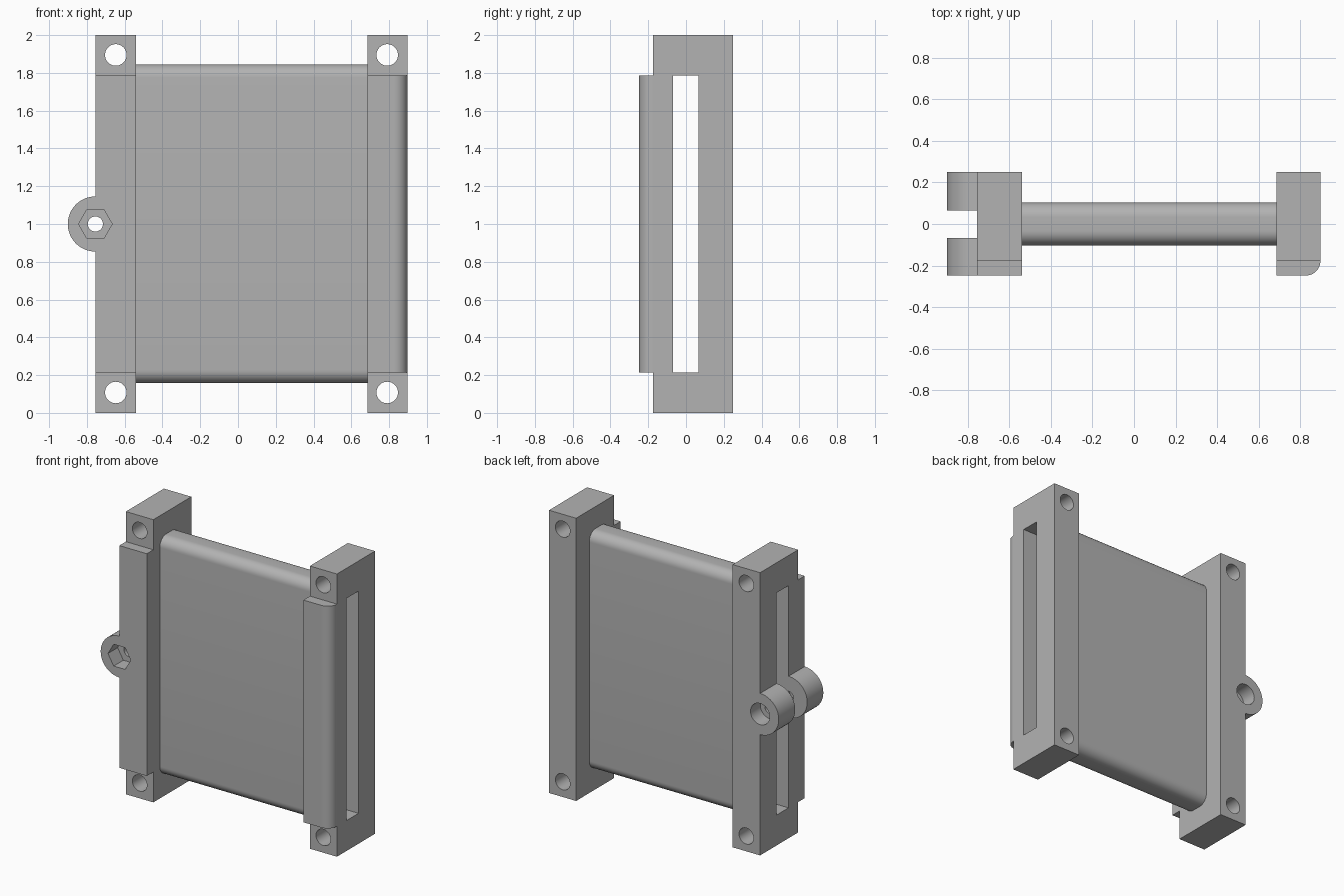
import bpy, bmesh, math
from mathutils import Matrix

if "Cube" in bpy.data.objects:
    bpy.data.objects.remove(bpy.data.objects["Cube"], do_unlink=True)

grey = bpy.data.materials.new("plain_grey")
grey.use_nodes = True
grey.diffuse_color = (0.45, 0.45, 0.45, 1)
grey.node_tree.nodes["Principled BSDF"].inputs["Base Color"].default_value = (0.45, 0.45, 0.45, 1)


def finish(name, bm):
    mesh = bpy.data.meshes.new(name)
    bmesh.ops.recalc_face_normals(bm, faces=bm.faces)
    bm.to_mesh(mesh)
    bm.free()
    mesh.materials.append(grey)
    obj = bpy.data.objects.new(name, mesh)
    bpy.context.collection.objects.link(obj)
    return obj


def box(name, x, y, z, radius=0, pick=None):
    """Box from axis ranges, rounding the edges chosen by pick."""
    bm = bmesh.new()
    bmesh.ops.create_cube(bm, size=1)
    for v in bm.verts:
        v.co = [r[0] if c < 0 else r[1] for c, r in zip(v.co, (x, y, z))]
    if radius:
        edges = [e for e in bm.edges if pick(e.verts[0].co, e.verts[1].co)]
        bmesh.ops.bevel(bm, geom=edges, offset=radius, segments=10,
                        profile=0.5, affect='EDGES')
    return finish(name, bm)


def rod(name, x, z, y, radius, sides=48):
    """Prism running along y."""
    bm = bmesh.new()
    bmesh.ops.create_cone(bm, cap_ends=True, segments=sides, radius1=radius,
                          radius2=radius, depth=y[1] - y[0])
    if sides == 6:
        # Put two corners of the hexagon on the x axis
        tip = max(bm.verts, key=lambda v: v.co.x).co
        bmesh.ops.rotate(bm, verts=bm.verts,
                         matrix=Matrix.Rotation(-math.atan2(tip.y, tip.x), 3, 'Z'))
    bmesh.ops.rotate(bm, verts=bm.verts, matrix=Matrix.Rotation(math.pi / 2, 3, 'X'))
    bmesh.ops.translate(bm, verts=bm.verts, vec=(x, sum(y) / 2, z))
    return finish(name, bm)


def combine(obj, tools, operation):
    """Apply each tool to the object, then discard it."""
    for tool in tools:
        mod = obj.modifiers.new("combine", 'BOOLEAN')
        mod.operation, mod.object, mod.solver = operation, tool, 'EXACT'
        bpy.context.view_layer.update()
        graph = bpy.context.evaluated_depsgraph_get()
        mesh = bpy.data.meshes.new_from_object(obj.evaluated_get(graph))
        obj.modifiers.clear()
        obj.data = mesh
        bpy.data.objects.remove(tool, do_unlink=True)


BACK, FRONT, STEP = 0.25, -0.248, -0.175
LOW, HIGH = 0.215, 1.787
THROUGH = (-0.4, 0.4)


def slot():
    return box("slot_cutter", (-1.2, 1.2), (-0.068, 0.066), (LOW, HIGH))


# Hollow centre duct with rounded long edges
duct = box("duct", (-0.54, 0.685), (-0.103, 0.103), (0.157, 1.845), 0.07,
           lambda a, b: abs(a.x - b.x) > 0.5)
combine(duct, [slot()], 'DIFFERENCE')

# End blocks with a raised front lip
left_block = box("left_block", (0.685, 0.897), (STEP, BACK), (0, 2))
left_lip = box("left_lip", (0.685, 0.897), (FRONT, -0.12), (LOW, HIGH), 0.07,
               lambda a, b: min(a.x, b.x) > 0.8 and max(a.y, b.y) < -0.2)
right_block = box("right_block", (-0.755, -0.54), (STEP, BACK), (0, 2))
right_lip = box("right_lip", (-0.755, -0.54), (FRONT, -0.12), (LOW, HIGH))

# Bolt lug on the right block
lug = rod("lug", -0.755, 1, (FRONT, BACK), 0.146, 64)
combine(left_block, [left_lip], 'UNION')
combine(right_block, [right_lip, lug], 'UNION')

# Slot and corner screw holes
for block, x in ((left_block, 0.79), (right_block, -0.647)):
    holes = [rod("screw_cutter", x, z, THROUGH, 0.057) for z in (0.108, 1.895)]
    combine(block, [slot()] + holes, 'DIFFERENCE')

# Lug bore, hexagonal nut pocket in front, round counterbore behind
combine(right_block, [rod("bore_cutter", -0.755, 1, THROUGH, 0.04),
                      rod("nut_cutter", -0.755, 1, (-0.4, -0.14), 0.089, 6),
                      rod("head_cutter", -0.755, 1, (0.14, 0.4), 0.075)], 'DIFFERENCE')

bpy.ops.object.select_all(action='DESELECT')
for part in (duct, left_block, right_block):
    part.select_set(True)
bpy.context.view_layer.objects.active = duct
bpy.ops.object.shade_smooth_by_angle(angle=math.radians(30))
